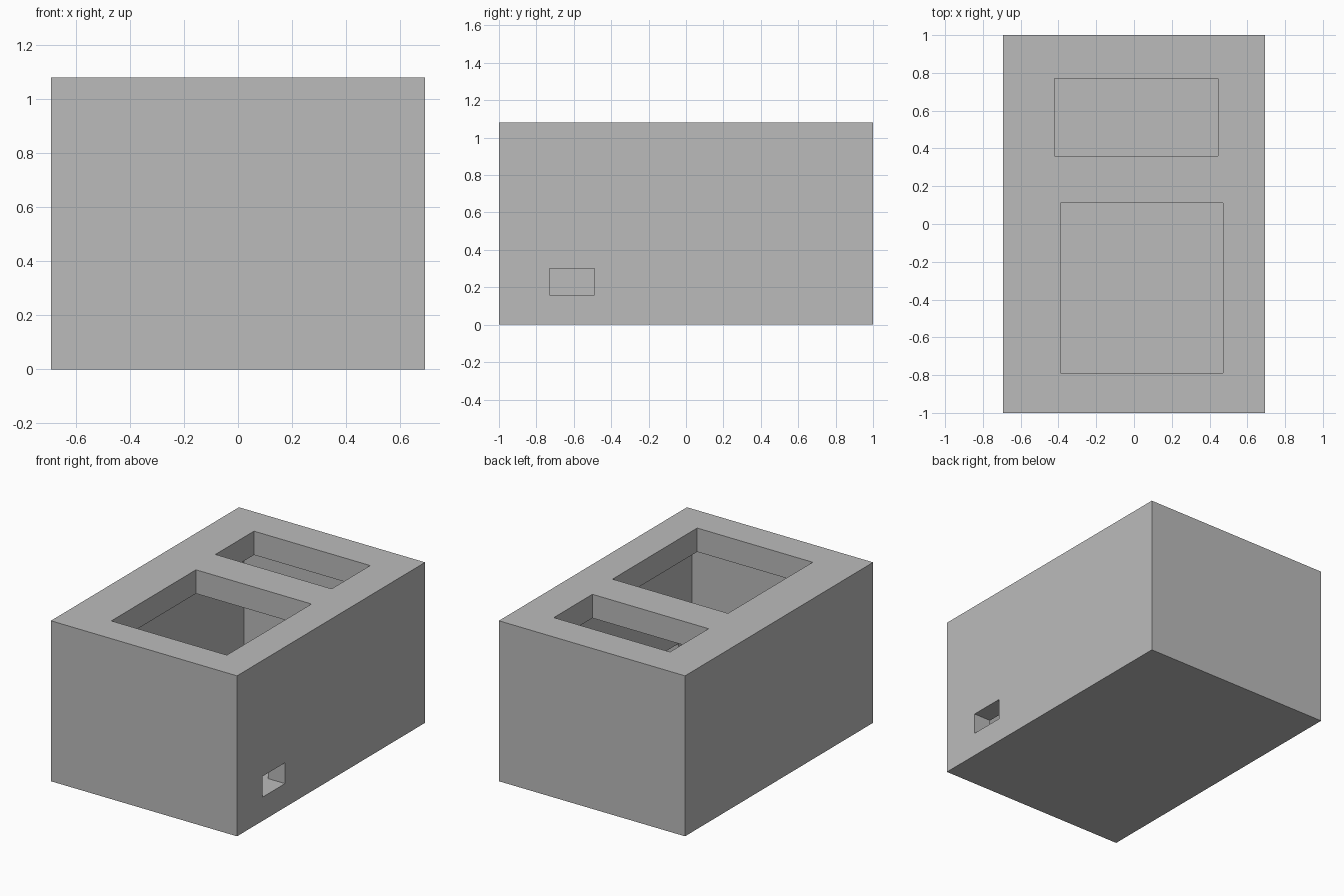
import bpy

default_cube = bpy.data.objects.get("Cube")
if default_cube:
    bpy.data.objects.remove(default_cube, do_unlink=True)

HX, HY, HEIGHT = 0.693, 1.0, 1.08      # outer half sizes and height
WALL, SLAB = 0.127, 0.16               # side wall and floor/lid thickness

grey = bpy.data.materials.new("plain grey")
grey.use_nodes = True
colour = (0.5, 0.5, 0.5, 1)
grey.diffuse_color = colour
grey.node_tree.nodes["Principled BSDF"].inputs["Base Color"].default_value = colour


def box(name, x, y, z):
    """Box spanning the given (low, high) ranges."""
    spans = (x, y, z)
    bpy.ops.mesh.primitive_cube_add(size=1, location=[(a + b) / 2 for a, b in spans])
    obj = bpy.context.object
    obj.name = name
    obj.scale = [b - a for a, b in spans]
    bpy.ops.object.transform_apply(location=True, rotation=False, scale=True)
    obj.data.materials.append(grey)
    return obj


# Outer case
case = box("hollow_case", (-HX, HX), (-HY, HY), (0, HEIGHT))

# Inner chamber, two lid openings and the cable slot in the +x wall
lid = (HEIGHT - SLAB - 0.1, HEIGHT + 0.1)
cutters = [
    box("chamber_cutter", (WALL - HX, HX - WALL), (WALL - HY, HY - WALL),
        (SLAB, HEIGHT - SLAB)),
    box("large_opening_cutter", (-0.39, 0.47), (-0.79, 0.11), lid),
    box("small_opening_cutter", (-0.42, 0.445), (0.36, 0.77), lid),
    box("side_slot_cutter", (HX - WALL - 0.1, HX + 0.1), (-0.73, -0.49), (SLAB, 0.30)),
]

# Carve each void, then drop the cutters
bpy.context.view_layer.objects.active = case
for cutter in cutters:
    cut = case.modifiers.new(cutter.name, 'BOOLEAN')
    cut.operation = 'DIFFERENCE'
    cut.solver = 'EXACT'
    cut.object = cutter
    bpy.ops.object.modifier_apply(modifier=cut.name)
    bpy.data.objects.remove(cutter, do_unlink=True)
